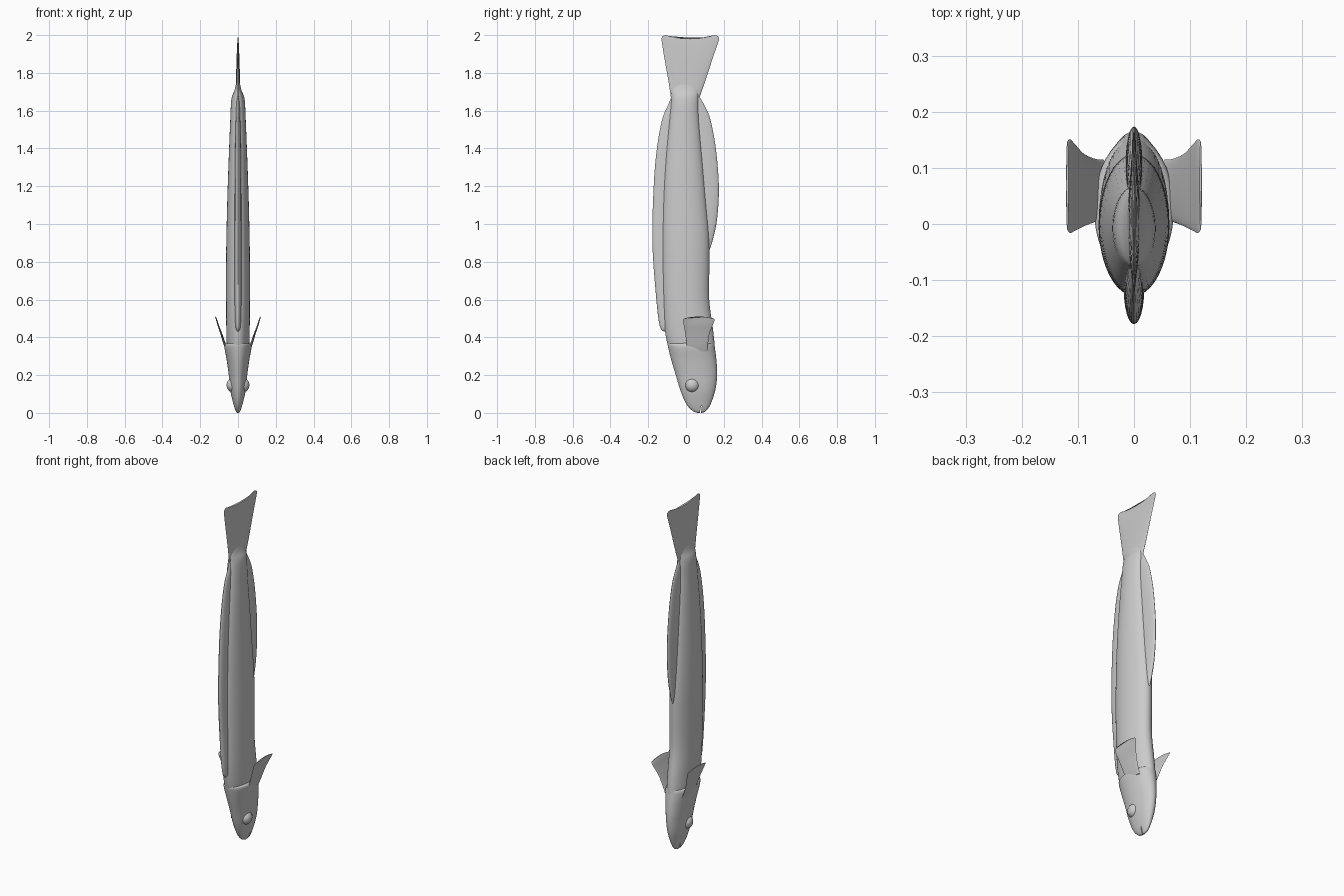
import bpy, bmesh
from math import sin, cos, pi


def smooth_rings(rings, sub):
    # Catmull-Rom interpolation through the ring parameters
    out = []
    n = len(rings)
    for i in range(n - 1):
        a, b, c, d = rings[max(i - 1, 0)], rings[i], rings[i + 1], rings[min(i + 2, n - 1)]
        for k in range(sub):
            t = k / sub
            out.append([0.5 * (2 * q + (r - p) * t + (2 * p - 5 * q + 4 * r - s) * t * t
                               + (3 * q - p - 3 * r + s) * t ** 3)
                        for p, q, r, s in zip(a, b, c, d)])
    out.append(list(rings[-1]))
    return out


def loft(name, rings, seg=40, sub=5, angle=0.7, power=1.0):
    # Each ring: z, y back, y front, half width [, x centre, dip of the middle]
    bm = bmesh.new()
    rings = smooth_rings([tuple(r) + (0,) * (6 - len(r)) for r in rings], sub)
    loops = []
    for z, y0, y1, w, cx, dip in rings:
        loop = []
        for k in range(seg):
            a = 2 * pi * k / seg
            s = sin(a)
            x = cx + max(w, 0.0005) * (1 if s > 0 else -1) * abs(s) ** power
            y = (y0 + y1) / 2 + (y1 - y0) / 2 * cos(a)
            loop.append(bm.verts.new((x, y, z - dip * s * s)))
        loops.append(loop)
    for a, b in zip(loops, loops[1:]):
        for k in range(seg):
            m = (k + 1) % seg
            bm.faces.new((a[k], a[m], b[m], b[k]))
    bm.faces.new(loops[0][::-1])
    bm.faces.new(loops[-1])
    bmesh.ops.recalc_face_normals(bm, faces=bm.faces)
    me = bpy.data.meshes.new(name)
    bm.to_mesh(me)
    bm.free()
    ob = bpy.data.objects.new(name, me)
    bpy.context.collection.objects.link(ob)
    shade(ob, angle)
    return ob


def shade(ob, angle=0.7):
    bpy.ops.object.select_all(action='DESELECT')
    ob.select_set(True)
    bpy.context.view_layer.objects.active = ob
    bpy.ops.object.shade_smooth_by_angle(angle=angle)


# Long tapering body
loft("body", [
    (0.22, -0.05, 0.155, 0.04), (0.34, -0.092, 0.153, 0.058), (0.45, -0.113, 0.142, 0.062),
    (0.60, -0.122, 0.123, 0.063), (0.80, -0.127, 0.124, 0.063), (0.95, -0.127, 0.122, 0.061),
    (1.15, -0.122, 0.105, 0.056), (1.35, -0.11, 0.088, 0.049), (1.55, -0.09, 0.07, 0.041),
    (1.66, -0.078, 0.066, 0.035), (1.71, -0.075, 0.062, 0.018), (1.76, -0.05, 0.04, 0.007)])

# Head with flared gill covers
head = loft("head", [
    (0.0, 0.06, 0.085, 0.004), (0.012, 0.033, 0.108, 0.013), (0.05, 0.0, 0.132, 0.025),
    (0.12, -0.03, 0.155, 0.041), (0.20, -0.054, 0.165, 0.049), (0.28, -0.078, 0.161, 0.060),
    (0.335, -0.092, 0.154, 0.070), (0.36, -0.097, 0.150, 0.070), (0.37, -0.095, 0.146, 0.058)])

# Mouth slit
bpy.ops.mesh.primitive_cube_add(size=1, location=(0, 0.078, 0.012), rotation=(-0.15, 0, 0))
cutter = bpy.context.object
cutter.name = "mouth_cutter"
cutter.scale = (0.2, 0.005, 0.05)
cutter.hide_render = True
cutter.hide_viewport = True
cutter.display_type = 'WIRE'
mod = head.modifiers.new("mouth", 'BOOLEAN')
mod.operation = 'DIFFERENCE'
mod.object = cutter

# Dorsal fin along the back
loft("dorsal_fin", [
    (0.43, -0.115, -0.07, 0.004), (0.46, -0.139, -0.06, 0.014), (0.60, -0.157, -0.06, 0.018),
    (0.90, -0.178, -0.06, 0.018), (1.20, -0.171, -0.06, 0.017), (1.40, -0.154, -0.05, 0.015),
    (1.55, -0.127, -0.04, 0.012), (1.63, -0.095, -0.03, 0.01), (1.68, -0.075, -0.02, 0.008)], seg=24)

# Anal fin along the belly
loft("anal_fin", [
    (0.86, 0.08, 0.124, 0.008), (0.92, 0.07, 0.143, 0.013), (1.03, 0.05, 0.165, 0.015),
    (1.20, 0.03, 0.174, 0.015), (1.40, 0.01, 0.158, 0.014), (1.55, 0.0, 0.13, 0.012),
    (1.62, 0.0, 0.102, 0.01), (1.68, 0.0, 0.068, 0.008)], seg=24)

# Fan-shaped tail fin with a hollow trailing edge
loft("tail_fin", [
    (1.63, -0.078, 0.068, 0.012), (1.67, -0.080, 0.072, 0.013), (1.75, -0.092, 0.100, 0.011),
    (1.87, -0.113, 0.139, 0.008, 0, 0.005), (1.95, -0.126, 0.166, 0.005, 0, 0.01),
    (1.982, -0.129, 0.175, 0.003, 0, 0.012), (1.995, -0.122, 0.168, 0.002, 0, 0.015),
    (2.0, -0.108, 0.150, 0.001, 0, 0.02)], seg=36)

for side, label in ((1, "right"), (-1, "left")):
    # Pectoral fin leaning outwards
    loft(label + "_pectoral_fin", [
        (0.325, 0.01, 0.115, 0.008, side * 0.055), (0.36, 0.004, 0.116, 0.007, side * 0.069),
        (0.42, -0.004, 0.125, 0.005, side * 0.089), (0.465, -0.012, 0.142, 0.004, side * 0.105),
        (0.49, -0.016, 0.151, 0.003, side * 0.114, -0.005),
        (0.500, -0.010, 0.147, 0.002, side * 0.119, -0.01)], seg=28)
    # Eye
    bpy.ops.mesh.primitive_uv_sphere_add(segments=24, ring_count=16, radius=0.037,
                                         location=(side * 0.029, 0.033, 0.147))
    eye = bpy.context.object
    eye.name = label + "_eye"
    eye.scale = (0.85, 1, 1)
    shade(eye, 3.0)
